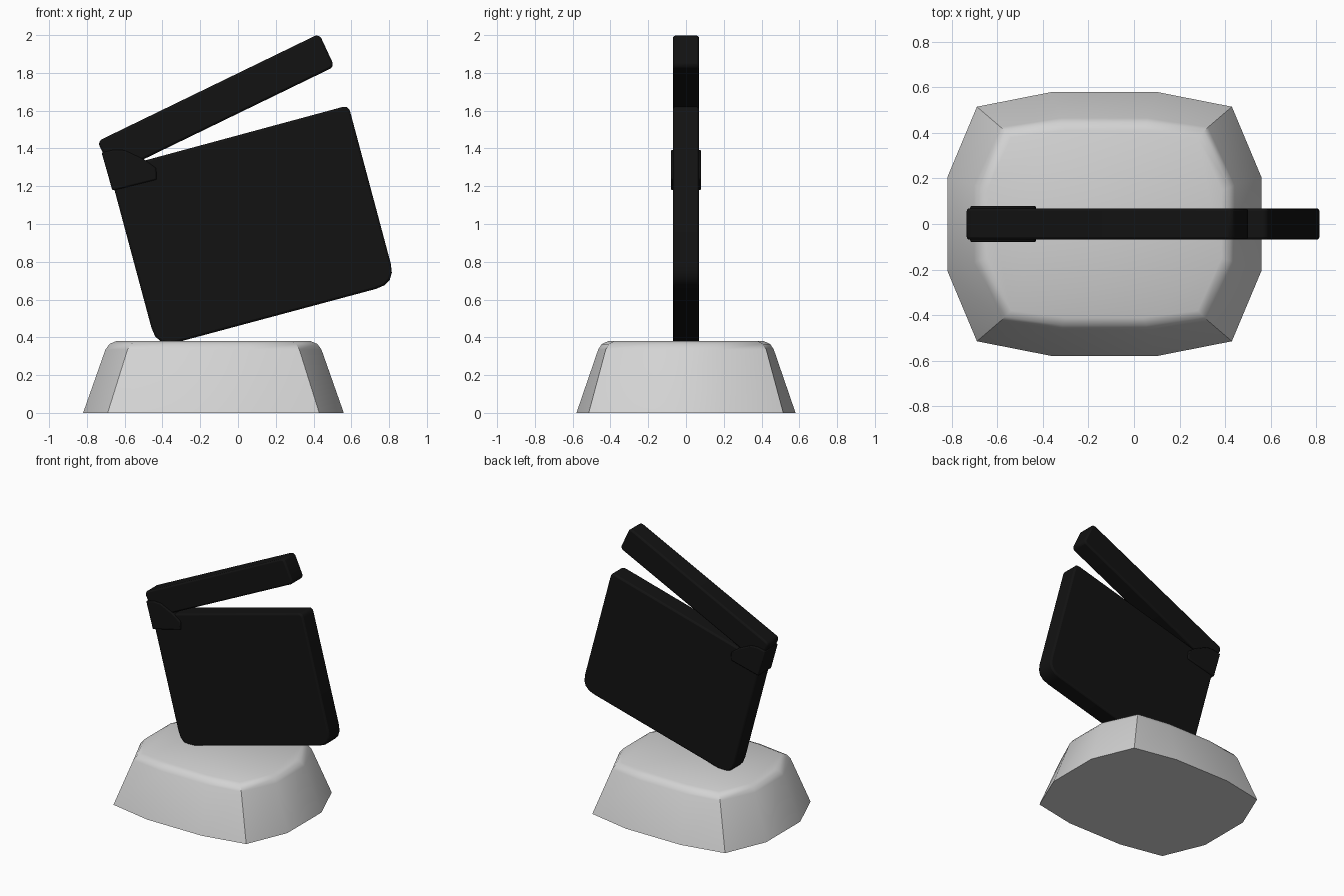
import bpy, bmesh, math
from mathutils import Vector

if "Cube" in bpy.data.objects:
    bpy.data.objects.remove(bpy.data.objects["Cube"])


def material(name, value):
    m = bpy.data.materials.new(name)
    m.use_nodes = True
    color = (value, value, value, 1)
    m.diffuse_color = color
    m.node_tree.nodes["Principled BSDF"].inputs["Base Color"].default_value = color
    return m


BLACK = material("black", 0.006)
GREY = material("light grey", 0.65)


def finish(bm, name, mat, bevel=0):
    bmesh.ops.recalc_face_normals(bm, faces=bm.faces)
    mesh = bpy.data.meshes.new(name)
    bm.to_mesh(mesh)
    bm.free()
    mesh.materials.append(mat)
    obj = bpy.data.objects.new(name, mesh)
    bpy.context.collection.objects.link(obj)
    if bevel:
        mod = obj.modifiers.new("soft edges", "BEVEL")
        mod.width, mod.segments = bevel, 2
        mod.limit_method, mod.angle_limit = "ANGLE", math.radians(50)
    bpy.ops.object.select_all(action="DESELECT")
    obj.select_set(True)
    bpy.context.view_layer.objects.active = obj
    bpy.ops.object.shade_smooth_by_angle(angle=math.radians(35))
    return obj


def rounded(corners, radii, steps=4):
    """Round each corner of an outline with a quadratic arc."""
    out = []
    pts = [Vector(c) for c in corners]
    for i, (p, r) in enumerate(zip(pts, radii)):
        a = p + (pts[i - 1] - p).normalized() * r
        b = p + (pts[(i + 1) % len(pts)] - p).normalized() * r
        for k in range(steps + 1):
            t = k / steps
            out.append(a * (1 - t) ** 2 + p * 2 * t * (1 - t) + b * t * t)
    return out


def slab(name, outline, half, bevel):
    """Upright plate: an x-z outline with thickness along y."""
    bm = bmesh.new()
    front = bm.faces.new([bm.verts.new((x, -half, z)) for x, z in outline])
    back = bmesh.ops.extrude_face_region(bm, geom=[front])["geom"]
    verts = [v for v in back if isinstance(v, bmesh.types.BMVert)]
    bmesh.ops.translate(bm, verts=verts, vec=(0, 2 * half, 0))
    # the starting face is kept as the front cap
    if not front.is_valid or len(bm.faces) < len(outline) + 2:
        bm.faces.new([v for v in bm.verts if v.co.y < 0])
    return finish(bm, name, BLACK, bevel)


# Base: stacked twelve-sided rings, tapering, with a softened rim
def ring(bm, z, side, corner, front):
    quarter = [side, corner, front]
    half = quarter + [(-x, y) for x, y in reversed(quarter)]
    loop = half + [(-x, -y) for x, y in half]
    return [bm.verts.new((x - 0.13, y, z)) for x, y in loop]


bm = bmesh.new()
rings = [
    ring(bm, 0, (0.69, 0.205), (0.56, 0.515), (0.23, 0.58)),
    ring(bm, 0.335, (0.572, 0.17), (0.455, 0.425), (0.19, 0.465)),
    ring(bm, 0.365, (0.55, 0.16), (0.437, 0.408), (0.185, 0.445)),
    ring(bm, 0.38, (0.515, 0.15), (0.41, 0.38), (0.17, 0.412)),
]
for low, high in zip(rings, rings[1:]):
    for i in range(len(low)):
        j = (i + 1) % len(low)
        bm.faces.new((low[i], low[j], high[j], high[i]))
bm.faces.new(rings[0])
bm.faces.new(rings[-1])
finish(bm, "base", GREY)

# Tilted board with large lower corners
slab("board", rounded([(-0.43, 0.345), (0.837, 0.685), (0.585, 1.628), (-0.682, 1.285)],
                      [0.11, 0.11, 0.035, 0.03]), 0.069, 0.012)

# Raised clapper arm
slab("clapper_arm", rounded([(-0.66, 1.265), (0.511, 1.833), (0.43, 2.007), (-0.745, 1.437)],
                            [0.02, 0.025, 0.025, 0.025], 2), 0.069, 0.012)

# Hinge plate wrapping the corner
slab("hinge", [(-0.665, 1.177), (-0.43, 1.235), (-0.434, 1.296), (-0.497, 1.342),
               (-0.6, 1.39), (-0.656, 1.393), (-0.722, 1.378)], 0.08, 0.008)
